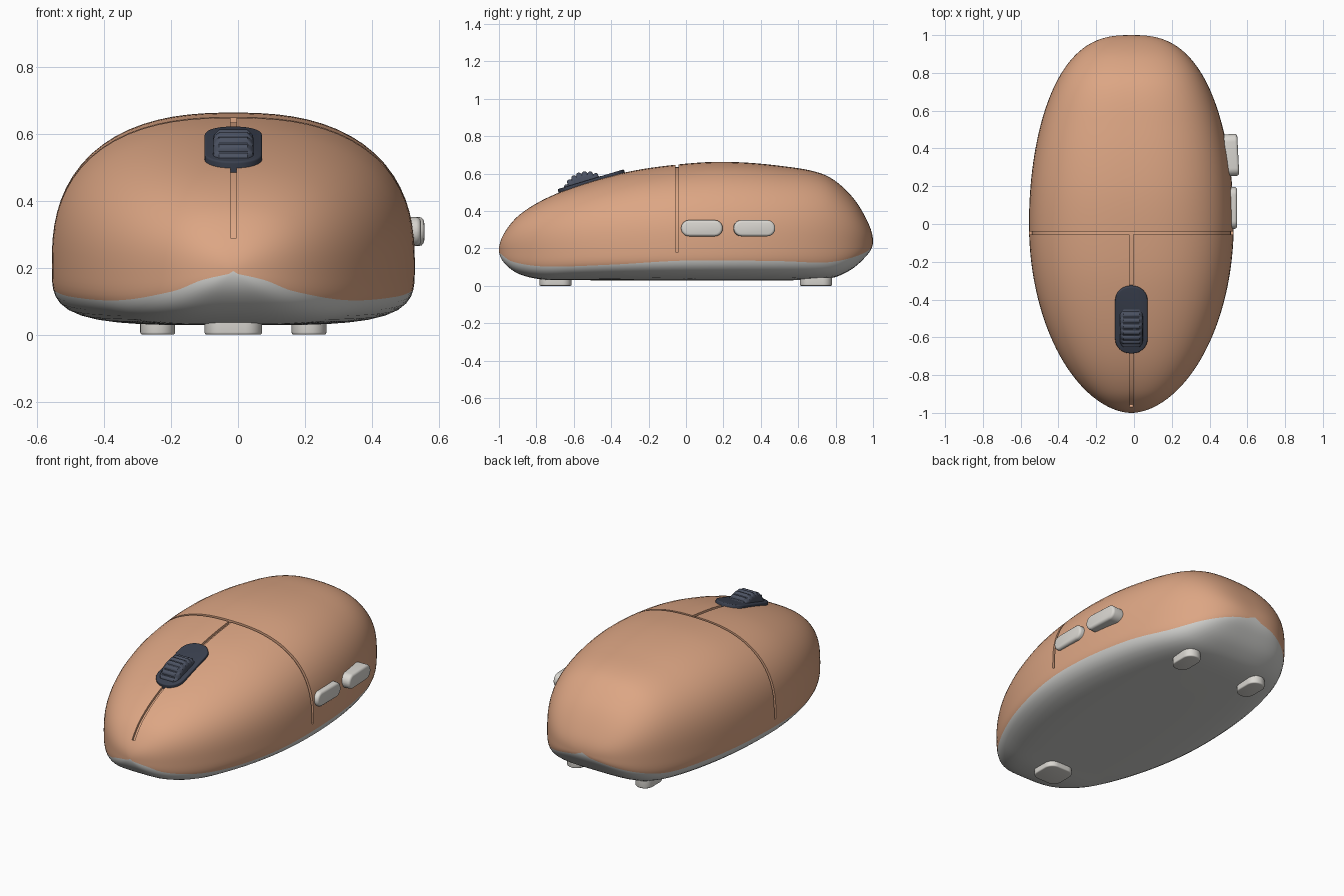
import bpy, bmesh
from math import sin, cos, acos, atan2, pi, radians
from mathutils import Vector, Matrix

if "Cube" in bpy.data.objects:
    bpy.data.objects.remove(bpy.data.objects["Cube"])

XC = -0.014  # centre line of the shell


def material(name, rgb):
    m = bpy.data.materials.new(name)
    m.use_nodes = True
    m.diffuse_color = (*rgb, 1)
    m.node_tree.nodes["Principled BSDF"].inputs["Base Color"].default_value = (*rgb, 1)
    return m


TAN = material("terracotta", (0.72, 0.38, 0.23))
GREY = material("base grey", (0.64, 0.64, 0.62))
PALE = material("pale grey", (0.7, 0.68, 0.64))
SLATE = material("slate", (0.07, 0.083, 0.12))
DARK = material("dark slate", (0.043, 0.052, 0.078))


def make(name, bm, mats):
    bmesh.ops.recalc_face_normals(bm, faces=bm.faces[:])
    me = bpy.data.meshes.new(name)
    bm.to_mesh(me)
    bm.free()
    for m in mats:
        me.materials.append(m)
    ob = bpy.data.objects.new(name, me)
    bpy.context.collection.objects.link(ob)
    return ob


def activate(ob):
    bpy.ops.object.select_all(action='DESELECT')
    ob.select_set(True)
    bpy.context.view_layer.objects.active = ob


def smooth(ob):
    activate(ob)
    bpy.ops.object.shade_smooth_by_angle(angle=radians(35))


def curve(points):
    """Smooth interpolation of (y, value) pairs, eased towards both tips."""
    ts = [acos(-y) for y, v in points]
    vs = [v for y, v in points]
    n = len(ts)
    sl = []
    for i in range(n):
        a, b = max(i - 1, 0), min(i + 1, n - 1)
        sl.append((vs[b] - vs[a]) / (ts[b] - ts[a]))

    def f(t):
        i = max(k for k in range(n - 1) if k == 0 or ts[k] <= t)
        d = ts[i + 1] - ts[i]
        u = (t - ts[i]) / d
        return ((2*u**3 - 3*u*u + 1) * vs[i] + (u**3 - 2*u*u + u) * d * sl[i]
                + (3*u*u - 2*u**3) * vs[i + 1] + (u**3 - u*u) * d * sl[i + 1])
    return f


top = curve([(-1, .19), (-.97, .285), (-.89, .38), (-.68, .498), (-.33, .605), (-.06, .647),
             (.2, .663), (.5, .642), (.74, .594), (.87, .497), (.97, .345), (1, .235)])
bottom = curve([(-1, .19), (-.97, .12), (-.89, .062), (-.76, .033), (-.6, .03), (.6, .03),
                (.78, .042), (.88, .085), (.96, .155), (1, .235)])
seam = curve([(-1, .185), (-.98, .163), (-.93, .13), (-.75, .103), (-.4, .113), (0, .135),
              (.5, .132), (.75, .125), (.9, .155), (1, .225)])


def mid(t):
    return .2125 - .0225 * cos(t)


def section(t, a):
    """Point on the superellipse cross-section at station t and angle a."""
    c, s = cos(a), sin(a)
    n = 2.5 if s > 0 else 4
    r = (abs(c)**n + abs(s)**n) ** (-1 / n)
    w = .542 * sin(t) ** (1.08 if t < pi / 2 else .75)
    h = top(t) - mid(t) if s > 0 else mid(t) - bottom(t)
    return Vector((XC + w * c * r, -cos(t), mid(t) + h * s * r))


def angle_at(t, z):
    """Angle below the waist where the section reaches height z."""
    q = min(max((mid(t) - z) / (mid(t) - bottom(t)), 0), .97)
    return -atan2(q, (1 - q**4) ** .25)


# Body: lofted shell above the seam, base below it
STATIONS, UP, LOW = 80, 48, 24
bm = bmesh.new()
rings = []
for i in range(STATIONS + 1):
    t = .04 + (pi - .08) * i / STATIONS
    a = angle_at(t, seam(t))
    angles = [a + (pi - 2*a) * k / UP for k in range(UP)]
    angles += [pi - a + (pi + 2*a) * k / LOW for k in range(LOW)]
    rings.append([bm.verts.new(section(t, b)) for b in angles])
N = UP + LOW
for r0, r1 in zip(rings, rings[1:]):
    for k in range(N):
        f = bm.faces.new((r0[k], r0[(k+1) % N], r1[(k+1) % N], r1[k]))
        f.material_index = int(k >= UP)
for ring, y, t in ((rings[0], -1, 0), (rings[-1], 1, pi)):
    tip = bm.verts.new((XC, y, mid(t)))
    for k in range(N):
        f = bm.faces.new((ring[k], ring[(k+1) % N], tip))
        f.material_index = int(k >= UP)
body = make("mouse_body", bm, [TAN, GREY])


# Panel grooves cut along the surface
def groove(name, path, side):
    """path: (point, outward normal) pairs; side: half-width vector."""
    bm = bmesh.new()
    rows = []
    for p, n in path:
        lo, hi = p - n * .014, p + n * .03
        rows.append([bm.verts.new(v) for v in (lo - side, lo + side, hi + side, hi - side)])
    for a, b in zip(rows, rows[1:]):
        for k in range(4):
            bm.faces.new((a[k], a[(k+1) % 4], b[(k+1) % 4], b[k]))
    bm.faces.new(rows[0])
    bm.faces.new(rows[-1])
    cutter = make(name, bm, [TAN])
    cutter.hide_render = True
    mod = body.modifiers.new(name, 'BOOLEAN')
    mod.operation = 'DIFFERENCE'
    mod.solver = 'EXACT'
    mod.object = cutter
    activate(body)
    bpy.ops.object.modifier_apply(modifier=name)
    bpy.data.objects.remove(cutter)


def normals(points, axis):
    out = []
    for i, p in enumerate(points):
        d = points[min(i + 1, len(points) - 1)] - points[max(i - 1, 0)]
        out.append((p, d.cross(axis).normalized()))
    return out


t0 = acos(.048)
a0 = angle_at(t0, .18)
cross_path = [section(t0, a0 + (pi - 2*a0) * k / 60) for k in range(61)]
groove("cross_groove", normals(cross_path, Vector((0, 1, 0))) if
       normals(cross_path, Vector((0, 1, 0)))[30][1].z > 0 else
       normals(cross_path, Vector((0, -1, 0))), Vector((0, .008, 0)))
t1 = acos(.968)
centre_path = [section(t1 + (t0 - t1) * k / 40, pi / 2) for k in range(41)]
groove("centre_groove", normals(centre_path, Vector((-1, 0, 0))), Vector((.009, 0, 0)))
smooth(body)


# Rounded slabs: plate, side buttons and feet
def slab(name, hx, hy, radius, depth, matrix, mat, bevel):
    bm = bmesh.new()
    vs = []
    for q, (sx, sy) in enumerate(((1, 1), (-1, 1), (-1, -1), (1, -1))):
        for k in range(9):
            a = (q + k / 8) * pi / 2
            vs.append(bm.verts.new((sx * (hx - radius) + radius * cos(a),
                                    sy * (hy - radius) + radius * sin(a), 0)))
    bmesh.ops.remove_doubles(bm, verts=vs, dist=1e-5)
    face = bm.faces.new([v for v in vs if v.is_valid])
    ext = bmesh.ops.extrude_face_region(bm, geom=[face])
    up = [g for g in ext["geom"] if isinstance(g, bmesh.types.BMVert)]
    bmesh.ops.translate(bm, verts=up, vec=(0, 0, depth))
    rim = [e for e in bm.edges if all(v in up for v in e.verts)]
    bmesh.ops.bevel(bm, geom=rim, offset=bevel, segments=3, profile=.5, affect='EDGES')
    bm.transform(matrix)
    smooth(make(name, bm, [mat]))


tilt = Matrix.Rotation(radians(16.7), 4, 'X')
slab("wheel_plate", .086, .185, .08, .05,
     Matrix.Translation((XC, -.495, .522)) @ tilt, DARK, .006)

for name, y, x, yaw in (("front_side_button", .085, .546, 0), ("rear_side_button", .363, .552, 3)):
    slab(name, .043, .111, .042, .07,
         Matrix.Translation((x - .07, y, .308)) @ Matrix.Rotation(radians(yaw), 4, 'Z')
         @ Matrix.Rotation(pi / 2, 4, 'Y'), PALE, .014)

flip = Matrix.Rotation(pi, 4, 'X')
for name, x, y, hx in (("front_foot", 0, -.698, .086), ("left_rear_foot", .226, .695, .052),
                       ("right_rear_foot", -.226, .695, .052)):
    slab(name, hx, .086, .05, .045, Matrix.Translation((XC + x, y, .045)) @ flip, PALE, .007)

# Scroll wheel with grip ridges
TEETH, R = 24, .132
bm = bmesh.new()
rows = []
for x, drop, tooth in ((-.061, .03, 0), (-.058, .017, 0), (-.05, .011, .3), (-.042, .009, 1),
                       (.042, .009, 1), (.05, .011, .3), (.058, .017, 0), (.061, .03, 0)):
    row = []
    for k in range(TEETH * 6):
        a = 2 * pi * k / (TEETH * 6)
        r = R - drop + tooth * .009 * (0, .75, 1, 1, .75, 0)[k % 6]
        row.append(bm.verts.new((XC + x, -.53 + r * cos(a), .481 + r * sin(a))))
    rows.append(row)
M = TEETH * 6
for a, b in zip(rows, rows[1:]):
    for k in range(M):
        bm.faces.new((a[k], a[(k+1) % M], b[(k+1) % M], b[k]))
bm.faces.new(rows[0])
bm.faces.new(rows[-1])
smooth(make("scroll_wheel", bm, [SLATE]))
